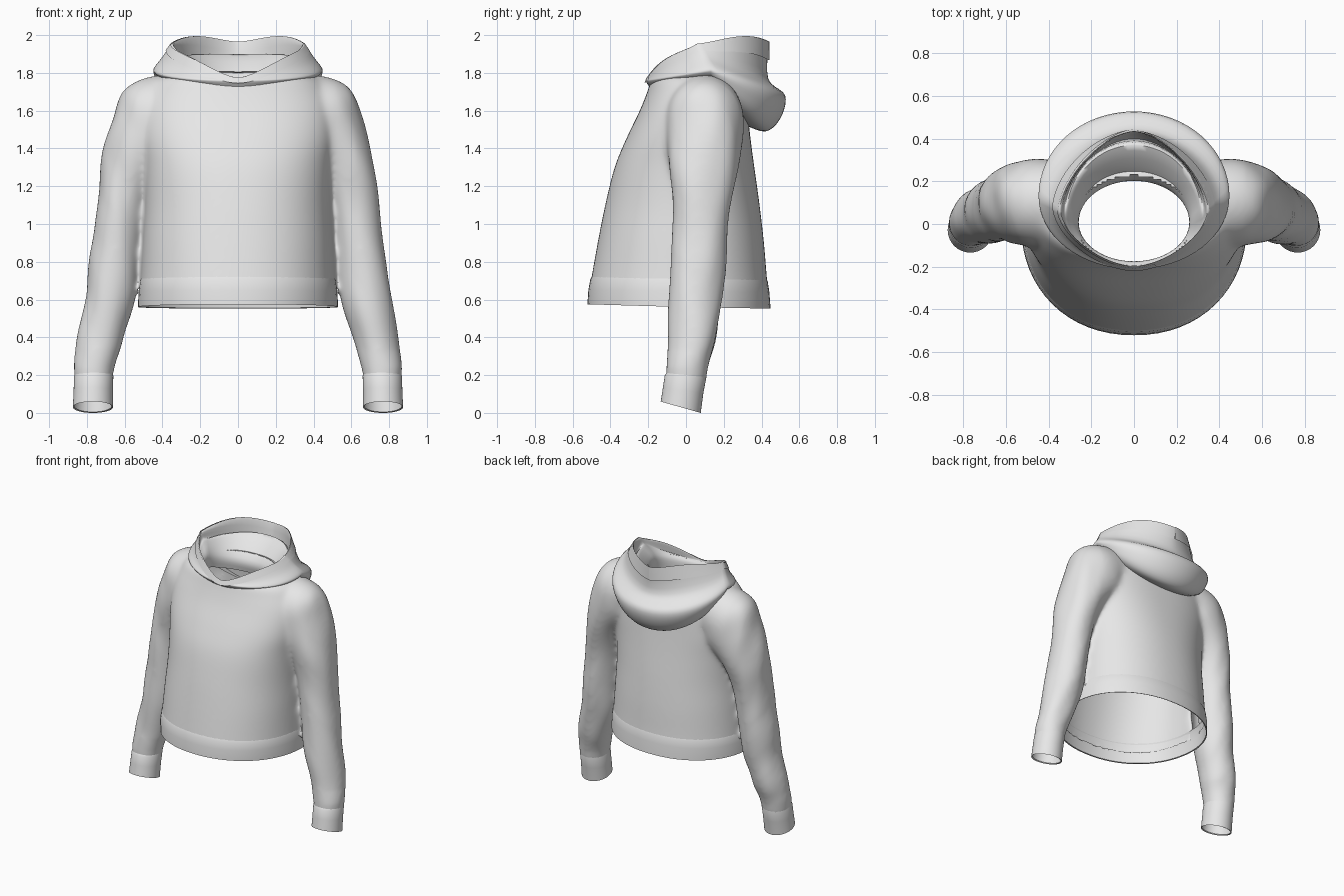
import bpy, bmesh, math
from mathutils import Vector, noise

cube = bpy.data.objects.get("Cube")
if cube:
    bpy.data.objects.remove(cube, do_unlink=True)

GREY = (0.8, 0.8, 0.8, 1.0)
fabric = bpy.data.materials.new("light_grey_fabric")
fabric.use_nodes = True
fabric.diffuse_color = GREY
fabric.node_tree.nodes["Principled BSDF"].inputs["Base Color"].default_value = GREY
fabric.node_tree.nodes["Principled BSDF"].inputs["Roughness"].default_value = 0.8

SIDES = 64


def densify(rows, steps):
    """Smoothly interpolate between rows of section measurements."""
    out = []
    for i in range(len(rows) - 1):
        quad = [rows[max(i - 1, 0)], rows[i], rows[i + 1], rows[min(i + 2, len(rows) - 1)]]
        for k in range(steps):
            t = k / steps
            out.append([0.5 * (2 * b + (c - a) * t + (2 * a - 5 * b + 4 * c - d) * t ** 2
                               + (3 * b - a - 3 * c + d) * t ** 3) for a, b, c, d in zip(*quad)])
    return out + [list(rows[-1])]


def torso_point(row, angle):
    """Ring point from half width, front/side/back y, front/side/back z, crest, pinch."""
    w, yf, ys, yb, zf, zs, zb, crest, pinch = row
    s, c = math.sin(angle), math.cos(angle)
    x = w * math.copysign(abs(s) ** (1 + pinch), s)
    k = abs(c) ** (1 + pinch)
    y_end, z_end = (yf, zf) if c > 0 else (yb, zb)
    z = zs + (z_end - zs) * k + crest * math.sin(2 * angle) ** 2
    return Vector((x, ys + (y_end - ys) * k, z))


def torso_ring(row):
    return [torso_point(row, math.tau * i / SIDES) for i in range(SIDES)]


def tube_ring(row, side):
    """Tilted elliptical ring for an arm: centre, radii, tilt in degrees, front rise."""
    x, y, z, rx, ry, tilt, rise = row
    t = math.radians(tilt)
    ring = []
    for i in range(SIDES):
        a = math.tau * i / SIDES
        ring.append(Vector((side * (x + rx * math.cos(a) * math.cos(t)), y + ry * math.sin(a),
                            z + rx * math.cos(a) * math.sin(t) - rise * math.sin(a))))
    return ring


def loft(bm, rings, closed=True, caps=False):
    verts = [[bm.verts.new(p) for p in ring] for ring in rings]
    n = len(rings[0])
    for low, high in zip(verts, verts[1:]):
        for i in range(n if closed else n - 1):
            j = (i + 1) % n
            bm.faces.new((low[i], low[j], high[j], high[i]))
    if caps:
        bm.faces.new(verts[0])
        bm.faces.new(verts[-1])


def activate(obj):
    bpy.ops.object.select_all(action='DESELECT')
    obj.select_set(True)
    bpy.context.view_layer.objects.active = obj


def finish(name, bm):
    bmesh.ops.recalc_face_normals(bm, faces=bm.faces)
    mesh = bpy.data.meshes.new(name)
    bm.to_mesh(mesh)
    bm.free()
    mesh.materials.append(fabric)
    obj = bpy.data.objects.new(name, mesh)
    bpy.context.collection.objects.link(obj)
    activate(obj)
    bpy.ops.object.shade_smooth_by_angle(angle=math.radians(60))
    return obj


# Torso sections: height, half width, front y, side y, back y, pinch
torso = [(0.64, 0.522, -0.513, 0.0, 0.437, -0.08),
         (0.72, 0.515, -0.50, 0.0, 0.428, -0.08),
         (0.90, 0.505, -0.468, 0.0, 0.413, -0.08),
         (1.10, 0.495, -0.428, 0.01, 0.39, -0.08),
         (1.30, 0.50, -0.378, 0.03, 0.362, -0.12),
         (1.45, 0.52, -0.317, 0.05, 0.342, -0.15),
         (1.60, 0.52, -0.245, 0.07, 0.325, -0.15),
         (1.70, 0.485, -0.205, 0.08, 0.31, -0.12),
         (1.77, 0.43, -0.18, 0.08, 0.285, -0.1),
         (1.81, 0.31, -0.14, 0.06, 0.24, 0)]

# Sleeve sections from wrist to shoulder
sleeve = [(0.766, 0.0, 0.15, 0.10, 0.106, 0, 0),
          (0.764, 0.003, 0.21, 0.105, 0.11, 0, 0),
          (0.755, 0.012, 0.28, 0.114, 0.115, 0, 0),
          (0.728, 0.035, 0.40, 0.122, 0.128, 0, 0),
          (0.68, 0.05, 0.60, 0.137, 0.143, 0, 0),
          (0.65, 0.065, 0.85, 0.132, 0.15, 0, 0),
          (0.617, 0.08, 1.10, 0.133, 0.158, 2, 0),
          (0.567, 0.095, 1.30, 0.155, 0.185, 10, 0),
          (0.472, 0.10, 1.475, 0.213, 0.205, 25, 0),
          (0.425, 0.10, 1.57, 0.225, 0.205, 45, 0),
          (0.33, 0.10, 1.60, 0.20, 0.19, 75, 0)]

# Main garment: torso and sleeves fused into one cloth surface
bm = bmesh.new()
loft(bm, [torso_ring((w, f, s, b, z, z, z, 0, p)) for z, w, f, s, b, p in densify(torso, 5)], caps=True)
for side in (1, -1):
    loft(bm, [tube_ring(r, side) for r in densify(sleeve, 5)], caps=True)
garment = finish("torso_and_sleeves", bm)
remesh = garment.modifiers.new("fuse", 'REMESH')
remesh.mode = 'VOXEL'
remesh.voxel_size = 0.012
relax = garment.modifiers.new("relax", 'SMOOTH')
relax.factor = 0.5
relax.iterations = 36
for name in ("fuse", "relax"):
    bpy.ops.object.modifier_apply(modifier=name)

# Open the hem, wrists and neck, then add soft folds to the sleeves
bm = bmesh.new()
bm.from_mesh(garment.data)
bm.normal_update()


def is_opening(face):
    c, n = face.calc_center_median(), face.normal
    under = n.z < -0.5 and (c.z < 0.2 or (0.6 < c.z < 0.7 and abs(c.x) < 0.53))
    neck = c.z > 1.6 and (c.x / 0.28) ** 2 + ((c.y - 0.017) / 0.21) ** 2 < 1
    return under or neck


bmesh.ops.delete(bm, geom=[f for f in bm.faces if is_opening(f)], context='FACES')
bm.normal_update()
for v in bm.verts:
    amount = min(max((abs(v.co.x) - 0.52) / 0.1, 0), 1) * min(max((v.co.z - 0.24) / 0.1, 0), 1)
    fold = noise.noise(Vector((v.co.x * 6, v.co.y * 6, v.co.z * 4 + v.co.x * 5)))
    v.co += v.normal * fold * amount * 0.012
bm.to_mesh(garment.data)
bm.free()
garment.data.materials.clear()
garment.data.materials.append(fabric)
activate(garment)
bpy.ops.object.shade_smooth_by_angle(angle=math.radians(60))

# Hem band with a turned-in lower edge
hem = [(0.511, -0.497, 0, 0.424, 0.725, 0.72, 0.715, 0, -0.08),
       (0.519, -0.507, 0, 0.433, 0.705, 0.70, 0.695, 0, -0.08),
       (0.526, -0.517, 0, 0.441, 0.65, 0.645, 0.64, 0, -0.08),
       (0.53, -0.522, 0, 0.448, 0.575, 0.56, 0.552, 0, -0.06),
       (0.522, -0.514, 0, 0.440, 0.578, 0.563, 0.555, 0, -0.06)]
bm = bmesh.new()
loft(bm, [torso_ring(r) for r in hem])
finish("hem_band", bm)

# Cuffs
cuff = [(0.763, 0.0, 0.215, 0.098, 0.102, 0, 0),
        (0.764, -0.002, 0.195, 0.104, 0.11, 0, 0.005),
        (0.766, -0.015, 0.12, 0.104, 0.107, 0, 0.015),
        (0.768, -0.028, 0.03, 0.106, 0.106, 0, 0.03),
        (0.768, -0.028, 0.035, 0.098, 0.098, 0, 0.03)]
for side, label in ((1, "left"), (-1, "right")):
    bm = bmesh.new()
    loft(bm, [tube_ring(r, side) for r in cuff])
    finish(label + "_cuff", bm)

# Lowered hood: neck lining and seam, inner fold, pocket, rim, crease, hanging bag, tuck
rim = (0.35, -0.20, 0.06, 0.435, 1.775, 1.955, 1.965, 0.033, 0.25)
crease = (0.40, -0.207, 0.10, 0.435, 1.765, 1.885, 1.77, 0.01, 0.1)
hood = [(0.265, -0.176, 0.01, 0.215, 1.65, 1.72, 1.66, 0, 0),
        (0.262, -0.176, 0.01, 0.213, 1.73, 1.81, 1.76, 0, 0),
        (0.31, -0.19, 0.04, 0.37, 1.76, 1.89, 1.90, 0, 0),
        (0.33, -0.195, 0.05, 0.40, 1.765, 1.915, 1.80, 0, 0.1),
        rim, crease,
        (0.445, -0.212, 0.13, 0.525, 1.76, 1.825, 1.68, 0, 0),
        (0.44, -0.21, 0.13, 0.50, 1.75, 1.80, 1.56, 0, 0),
        (0.41, -0.20, 0.13, 0.42, 1.735, 1.78, 1.49, 0, 0),
        (0.34, -0.175, 0.08, 0.30, 1.70, 1.75, 1.53, 0, 0)]
bm = bmesh.new()
loft(bm, [torso_ring(r) for r in densify(hood, 5)])
finish("hood", bm)

# Rim bands that cross over at the throat
for side, label, lift in ((1, "left", 0.004), (-1, "right", 0.008)):
    rows = []
    for t in (0, 0.25, 0.5):
        row = [a + (b - a) * t for a, b in zip(rim, crease)]
        row[0] += lift
        row[1] -= lift + 0.02 * t
        row[3] += lift
        row[4] -= 0.05 * t
        rows.append(row)
    angles = [-0.35 + (math.pi + 0.35) * i / 40 for i in range(41)]
    bm = bmesh.new()
    loft(bm, [[torso_point(r, a) for a in angles] for r in rows], closed=False)
    for v in bm.verts:
        v.co.x *= side
    finish(label + "_hood_rim", bm)
